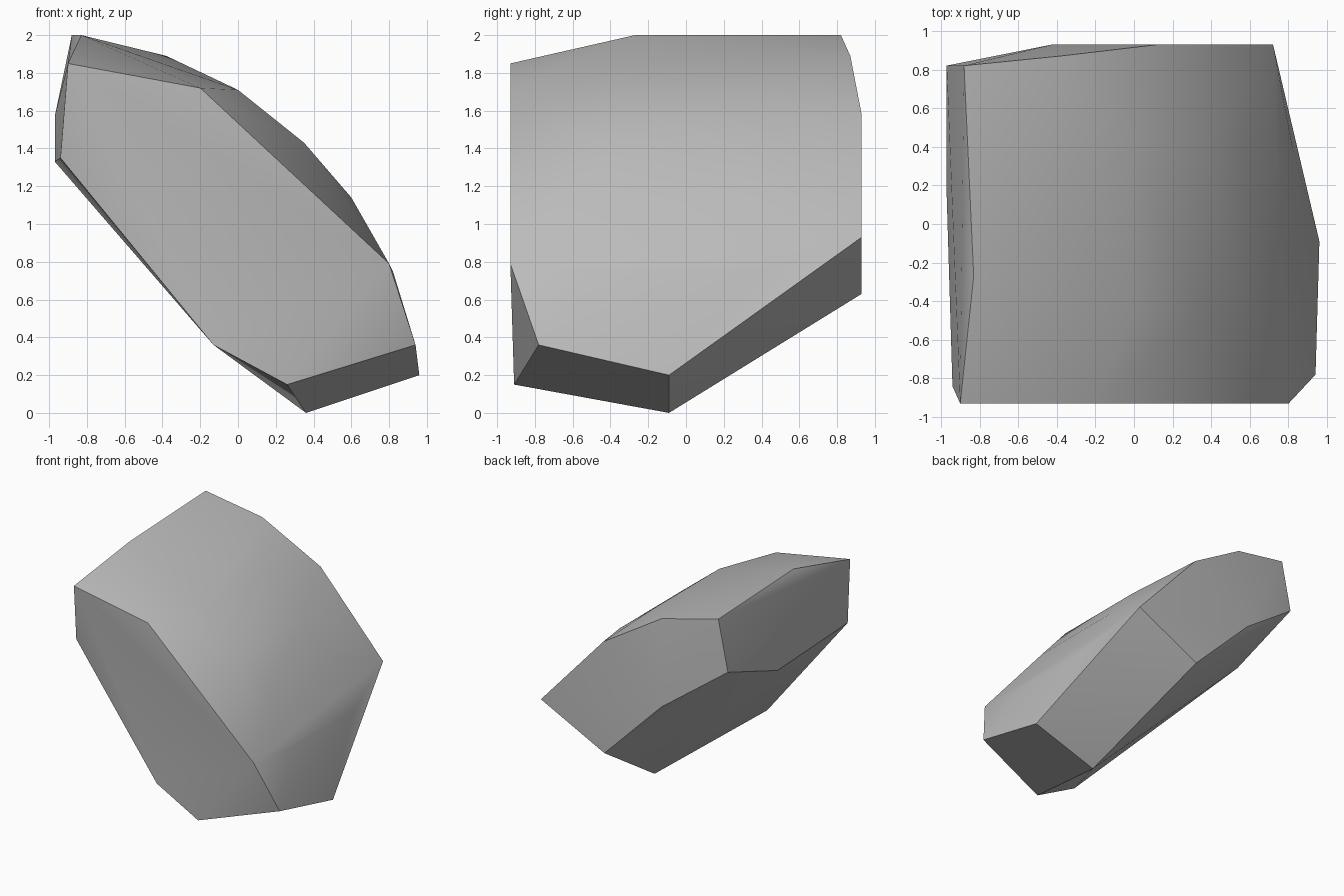
import bpy
import bmesh
import math

default_cube = bpy.data.objects.get("Cube")
if default_cube:
    bpy.data.objects.remove(default_cube, do_unlink=True)


def make_material(name, color):
    material = bpy.data.materials.new(name)
    material.use_nodes = True
    material.diffuse_color = color
    material.node_tree.nodes["Principled BSDF"].inputs["Base Color"].default_value = color
    return material


def add_hull(name, outlines, material):
    """Wrap a convex skin around several outlines of corner points."""
    mesh = bpy.data.meshes.new(name)
    bm = bmesh.new()
    for outline in outlines:
        for corner in outline:
            bm.verts.new(corner)
    result = bmesh.ops.convex_hull(bm, input=bm.verts[:])
    unused = {v for v in result["geom_interior"] if isinstance(v, bmesh.types.BMVert)}
    bmesh.ops.delete(bm, geom=list(unused), context="VERTS")
    bmesh.ops.recalc_face_normals(bm, faces=bm.faces[:])
    bm.to_mesh(mesh)
    bm.free()
    mesh.materials.append(material)
    obj = bpy.data.objects.new(name, mesh)
    bpy.context.collection.objects.link(obj)
    return obj


# Flat broken face at the front
front_face = [
    (-.9, -.93, 1.85), (-.2, -.93, 1.72), (.8, -.93, .79),
    (.26, -.91, .15), (-.13, -.91, .36), (-.94, -.84, 1.35),
]

# Flat broken face at the back
back_face = [
    (-.88, .82, 2), (-.38, .87, 1.89), (.13, .93, 1.58), (.72, .93, .93),
    (.12, .93, .63), (-.42, .93, 1.17), (-.97, .82, 1.57),
]

# Chipped lower tip and upper end
lower_tip = [(.94, -.78, .36), (.96, -.09, .2), (.36, -.09, 0)]
upper_end = [(-.83, -.27, 2), (-.97, .15, 1.33)]

# Rounded outer side: an arc profile swept across the depth
arc_profile = [(0, 1.71), (.35, 1.43), (.6, 1.14), (.82, .75)]
outer_bulge = [(x, y, z) for x, z in arc_profile for y in (-.45, .4)]

stone_gray = make_material("stone gray", (.5, .5, .5, 1))
rock = add_hull(
    "rock_chunk",
    [front_face, back_face, lower_tip, upper_end, outer_bulge],
    stone_gray,
)

# Soft shading on the bulge, crisp edges on the breaks
bpy.ops.object.select_all(action="DESELECT")
rock.select_set(True)
bpy.context.view_layer.objects.active = rock
bpy.ops.object.shade_smooth_by_angle(angle=math.radians(30))
